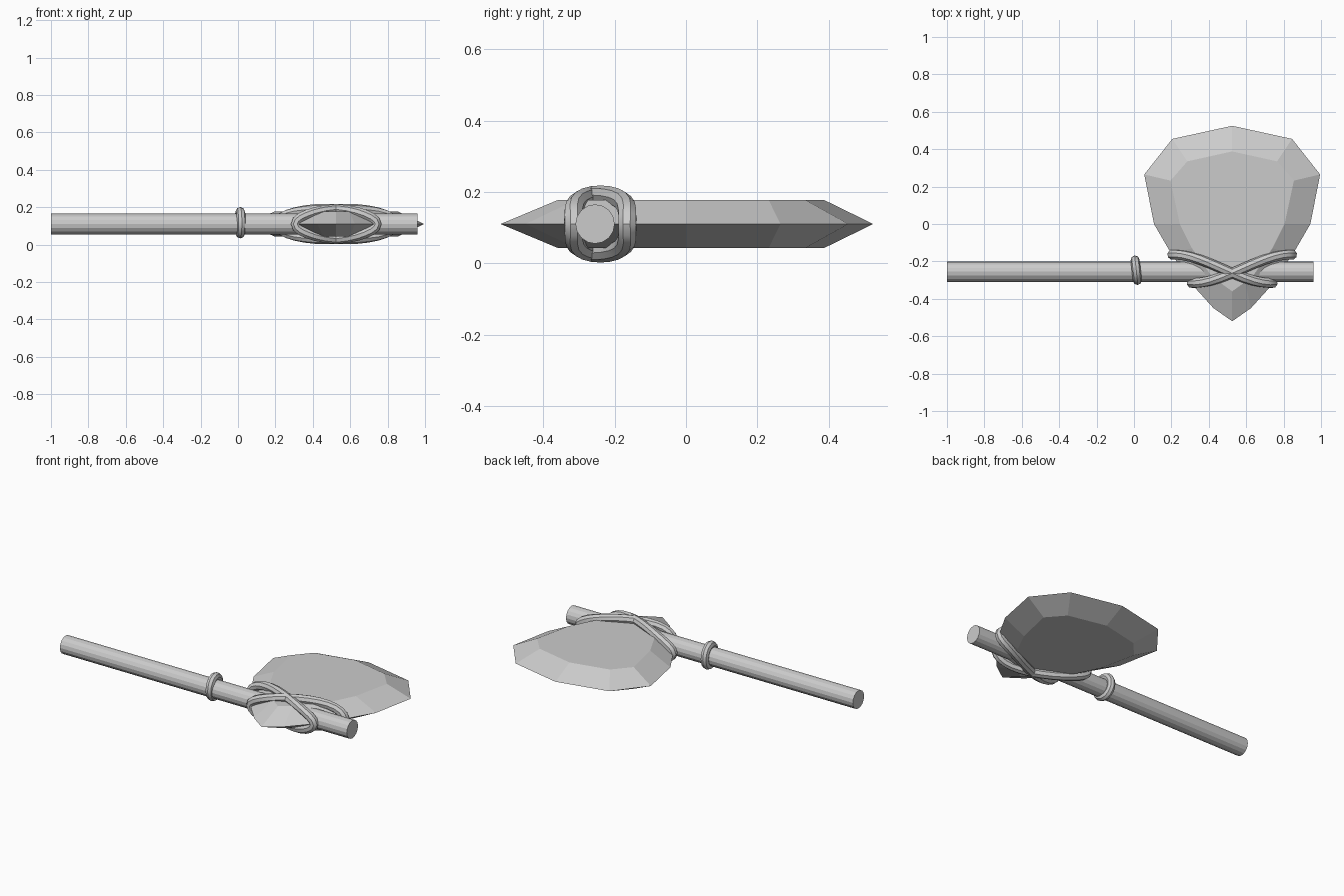
import bpy, bmesh, math
from mathutils import Vector, Matrix

if "Cube" in bpy.data.objects:
    bpy.data.objects.remove(bpy.data.objects["Cube"])

CX, CZ = 0.525, 0.11      # blade axis x, mid height
HY = -0.255               # handle axis y


def finish(name, bm, smooth=False):
    bmesh.ops.recalc_face_normals(bm, faces=bm.faces)
    me = bpy.data.meshes.new(name)
    bm.to_mesh(me)
    bm.free()
    ob = bpy.data.objects.new(name, me)
    bpy.context.collection.objects.link(ob)
    if smooth:
        bpy.context.view_layer.objects.active = ob
        ob.select_set(True)
        bpy.ops.object.shade_smooth_by_angle(angle=math.radians(35))
        ob.select_set(False)
    return ob


def mirrored(half):
    # half outline from top centre to bottom centre, as (offset, y)
    return half + [(-x, y) for x, y in reversed(half[1:-1])]


def tube(name, path, radius, sides=8):
    # closed tube around a loop of points
    bm = bmesh.new()
    n = len(path)
    centre = sum(path, Vector()) / n
    rings = []
    for i, p in enumerate(path):
        t = (path[(i + 1) % n] - path[i - 1]).normalized()
        out = p - centre
        out = (out - t * out.dot(t)).normalized()
        side = t.cross(out)
        rings.append([bm.verts.new(p + radius * (out * math.cos(a) + side * math.sin(a)))
                      for a in (2 * math.pi * k / sides for k in range(sides))])
    for i in range(n):
        a, b = rings[i], rings[(i + 1) % n]
        for k in range(sides):
            j = (k + 1) % sides
            bm.faces.new((a[k], a[j], b[j], b[k]))
    return finish(name, bm, True)


# handle
bm = bmesh.new()
bmesh.ops.create_cone(bm, cap_ends=True, segments=16, radius1=0.055, radius2=0.055, depth=1.96,
                      matrix=Matrix.Translation((-0.02, HY, CZ)) @ Matrix.Rotation(math.pi / 2, 4, 'Y'))
finish("handle", bm)

# stone blade: sharp rim with a smaller flat face above and below
rim = mirrored([(0, 0.525), (0.32, 0.455), (0.47, 0.265), (0.418, 0.0), (0.325, -0.16),
                (0.195, -0.345), (0.1, -0.45), (0, -0.52)])
flat = mirrored([(0, 0.388), (0.24, 0.335), (0.33, 0.232), (0.28, 0.0), (0.215, -0.13),
                 (0.12, -0.265), (0.07, -0.31), (0, -0.36)])
bm = bmesh.new()
edge = [bm.verts.new((CX + x, y, CZ)) for x, y in rim]
for s in (1, -1):
    face = [bm.verts.new((CX + x, y, CZ + s * 0.067)) for x, y in flat]
    bm.faces.new(face)
    for i in range(len(rim)):
        j = (i + 1) % len(rim)
        bm.faces.new((edge[i], edge[j], face[j], face[i]))
finish("stone_blade", bm)

# crossed bindings, mirrored about the blade axis
for s, name in ((1, "binding_a"), (-1, "binding_b")):
    path = []
    for i in range(28):
        a = 2 * math.pi * i / 28
        c = math.cos(a)
        x = CX + s * (0.052 + 0.268 * c)
        y = -0.24 + 0.076 * math.sin(c * math.pi / 2)
        path.append(Vector((x, y, CZ + 0.081 * math.sin(a))))
    tube(name, path, 0.027)

# small tie ring on the handle
tie = []
for i in range(20):
    a = 2 * math.pi * i / 20
    tie.append(Vector((0.012 - 0.006 * math.cos(a), -0.247 + 0.055 * math.cos(a),
                       0.117 + 0.06 * math.sin(a))))
tube("tie_ring", tie, 0.024)
